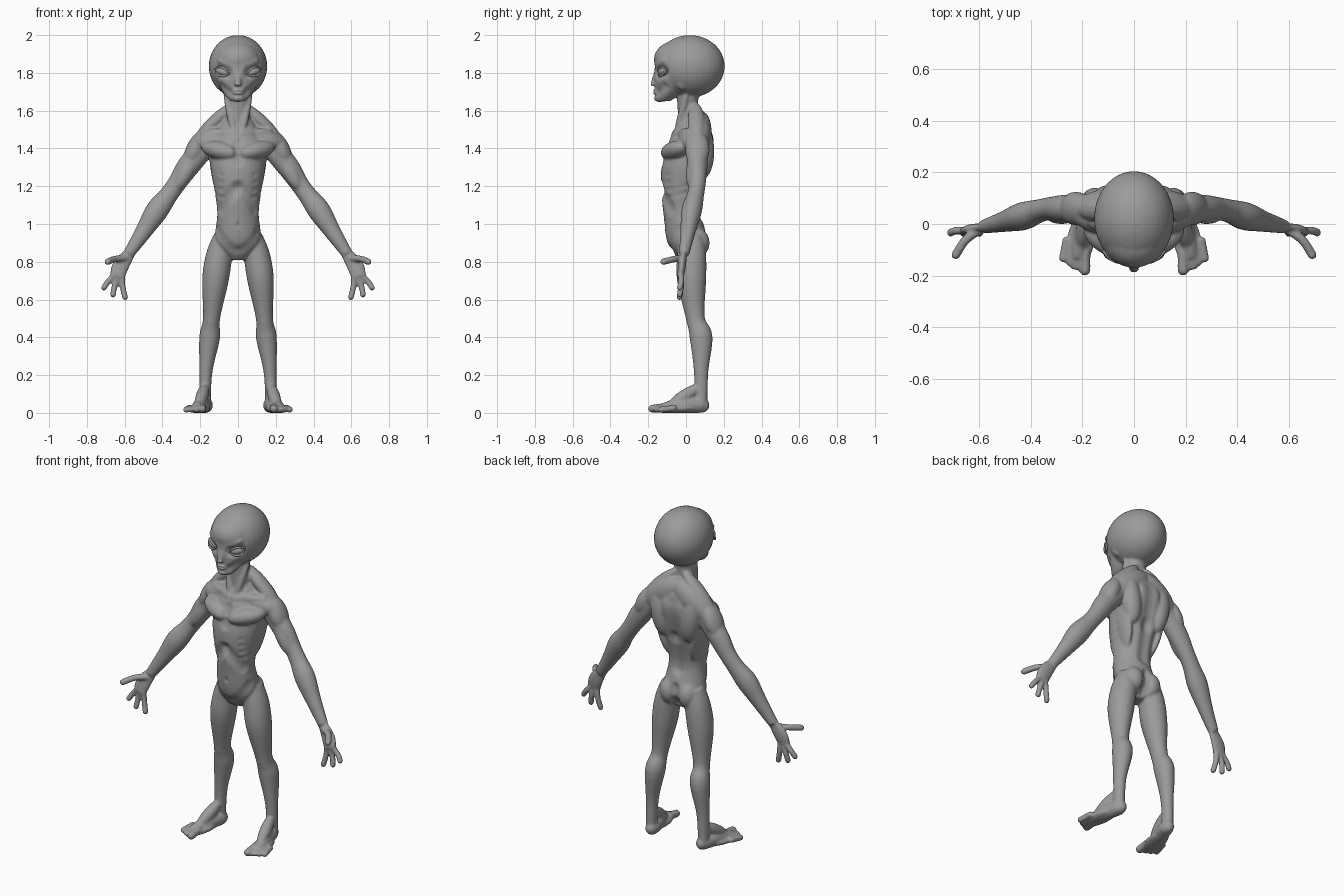
import bpy
import bmesh
from math import cos, sin, tau, radians
from mathutils import Vector, Matrix
from mathutils.kdtree import KDTree

cube = bpy.data.objects.get("Cube")
if cube:
    bpy.data.objects.remove(cube, do_unlink=True)

UP, BACK = Vector((0, 0, 1)), Vector((0, 1, 0))

skin = bpy.data.materials.new("grey skin")
skin.use_nodes = True
skin.diffuse_color = (.33, .33, .33, 1)
skin.node_tree.nodes["Principled BSDF"].inputs["Base Color"].default_value = skin.diffuse_color


def axes(tangent, ref):
    """Width, depth and length directions of a limb."""
    length = tangent.normalized()
    depth = (ref - length * length.dot(ref)).normalized()
    return depth.cross(length), depth, length


def spline(stations, steps=5):
    """Smoothly interpolated stations (Catmull-Rom)."""
    points = [stations[0], *stations, stations[-1]]
    rows = []
    for before, start, end, after in zip(points, points[1:], points[2:], points[3:]):
        for k in range(steps):
            u = k / steps
            rows.append([q + u / 2 * (r - p + u * (2 * p - 5 * q + 4 * r - s
                         + u * (3 * (q - r) + s - p)))
                         for p, q, r, s in zip(before, start, end, after)])
    return rows + [list(stations[-1])]


def tube(bm, stations, depth=1, ref=BACK, sides=28, matrix=Matrix(), facing=None):
    """Loft of ellipses; each station is x, y, z, half width."""
    rows = spline(stations)
    path = [Vector(row[:3]) for row in rows]
    rings = []
    for i, (centre, row) in enumerate(zip(path, rows)):
        ahead, behind = path[min(i + 1, len(path) - 1)], path[max(i - 1, 0)]
        across, through, along = axes(facing or ahead - behind, ref)
        ring = []
        for k in range(sides):
            angle = tau * k / sides
            offset = across * cos(angle) + through * sin(angle) * depth
            ring.append(bm.verts.new(matrix @ (centre + offset * row[-1])))
        rings.append(ring)
    for lower, upper in zip(rings, rings[1:]):
        for k in range(sides):
            n = (k + 1) % sides
            bm.faces.new((lower[k], lower[n], upper[n], upper[k]))
    bm.faces.new(rings[0])
    bm.faces.new(rings[-1])


def column(bm, stations):
    """Central loft of level rings; each station is y, z, half width."""
    tube(bm, [(0, *station) for station in stations], .9, facing=UP)


def ball(bm, centre, radii, matrix=Matrix()):
    place = matrix @ Matrix.Translation(centre) @ Matrix.Diagonal((*radii, 1))
    bmesh.ops.create_uvsphere(bm, u_segments=32, v_segments=20, radius=1, matrix=place)


def muscle(bm, start, end, width, depth, ref=BACK):
    """Ellipsoid stretched from start to end."""
    start, end = Vector(start), Vector(end)
    turn = Matrix(axes(end - start, ref)).transposed().to_4x4()
    ball(bm, (0, 0, 0), (width, depth, (end - start).length / 2),
         Matrix.Translation((start + end) / 2) @ turn)


def digit(bm, points, radius, ref=BACK):
    """Finger or toe with a rounded tip."""
    tube(bm, [(*point, radius) for point in points], ref=ref, sides=14)
    ball(bm, points[-1], (radius, radius, radius))


def make(name, side, centre=None):
    """Object from the left side, its mirror image and the middle parts."""
    mesh, bm = bpy.data.meshes.new(name), bmesh.new()
    side.to_mesh(mesh)
    bm.from_mesh(mesh)
    mesh.transform(Matrix.Diagonal((-1, 1, 1, 1)))
    bm.from_mesh(mesh)
    if centre:
        centre.to_mesh(mesh)
        bm.from_mesh(mesh)
    bmesh.ops.recalc_face_normals(bm, faces=bm.faces[:])
    bm.to_mesh(mesh)
    mesh.materials.clear()
    mesh.materials.append(skin)
    mesh.shade_smooth()
    obj = bpy.data.objects.new(name, mesh)
    bpy.context.scene.collection.objects.link(obj)
    return obj


middle, side = bmesh.new(), bmesh.new()

# Head: cranium, forehead, tapering face, nose, lips, chin
ball(middle, (0, .02, 1.835), (.155, .185, .165))
ball(middle, (0, -.05, 1.87), (.12, .12, .1))
column(middle, [(-.05, 1.89, .12), (-.05, 1.81, .13), (-.09, 1.7, .08), (-.12, 1.65, .04)])
muscle(middle, (0, -.14, 1.84), (0, -.18, 1.73), .02, .015)
ball(middle, (0, -.175, 1.74), (.02, .015, .01))
ball(middle, (0, -.16, 1.7), (.03, .02, .015))
ball(middle, (0, -.14, 1.665), (.035, .03, .02))

# Brow ridge and ear
muscle(side, (0, -.16, 1.83), (.11, -.11, 1.87), .02, .02)
muscle(side, (.12, -.03, 1.79), (.1, -.02, 1.71), .015, .025)

# Neck with its cords and the slope to the shoulders
column(middle, [(.01, 1.72, .07), (.01, 1.6, .06), (.03, 1.47, .08)])
muscle(side, (.07, .01, 1.71), (.01, -.06, 1.44), .02, .02)
muscle(side, (.02, .05, 1.64), (.23, .06, 1.44), .035, .045)
muscle(side, (-.03, .08, 1.58), (.22, .07, 1.39), .08, .06)
muscle(side, (-.02, .01, 1.48), (.25, .05, 1.42), .06, .07)

# Torso with chest, shoulder blades, flanks and buttocks
column(middle, [(.01, .81, .05), (.01, .9, .12), (-.02, 1.05, .11), (-.02, 1.15, .12),
                (0, 1.3, .145), (.03, 1.43, .14), (.04, 1.5, .11), (.03, 1.57, .06)])
muscle(side, (-.01, -.105, 1.365), (.19, -.01, 1.41), .05, .065)
muscle(side, (.12, .09, 1.53), (.08, .09, 1.24), .06, .06)
muscle(side, (.14, .05, 1.42), (.08, .02, 1.1), .03, .07)
ball(side, (.06, .055, .9), (.06, .07, .08))

# Arm, shoulder cap, upper arm muscle and palm
tube(side, [(.16, .06, 1.43, .06), (.26, .06, 1.31, .06), (.32, .06, 1.22, .05),
            (.37, .05, 1.15, .05), (.43, .03, 1.07, .06), (.5, .01, .96, .045),
            (.58, -.01, .84, .03)], .9)
muscle(side, (.18, .06, 1.49), (.27, .06, 1.3), .05, .065)
muscle(side, (.22, .04, 1.37), (.33, .03, 1.18), .04, .035)
tube(side, [(.57, -.01, .85, .03), (.62, -.02, .78, .045), (.64, -.03, .72, .04)], .45)

# Three fanned fingers and a thumb
palm = Vector((.62, -.025, .77))
for i in range(3):
    angle = radians(24 * i - 8)
    reach = Vector((sin(angle), -.06, -cos(angle)))
    bend = Vector((.005, .005, 0))
    digit(side, [palm + reach * .04, palm + reach * .1 + bend,
                 palm + reach * (.16 - .01 * i)], .016)
digit(side, [(.59, -.02, .82), (.65, -.06, .815), (.69, -.12, .8)], .018, UP)

# Leg and kneecap
tube(side, [(.07, .03, .93, .06), (.1, .03, .83, .07), (.12, .03, .7, .07),
            (.14, .05, .5, .045), (.15, .08, .4, .055), (.17, .08, .22, .035),
            (.175, .08, .04, .03)], 1.1)
ball(side, (.14, .02, .5), (.03, .02, .04))

# Foot and four toes
ball(side, (.17, .08, .04), (.035, .045, .04))
tube(side, [(.17, .08, .04, .04), (.19, 0, .04, .042), (.21, -.08, .03, .035),
            (.22, -.13, .025, .025)], ref=UP)
muscle(side, (.18, .06, .025), (.23, -.18, .02), .055, .025, UP)
muscle(side, (.17, .09, .15), (.21, -.1, .03), .033, .035, UP)
for i in range(4):
    radius = .017 if i else .022
    tip = Vector((.19 + .028 * i, -.178 + .015 * i, radius))
    digit(side, [tip + Vector((-.005 * i, .08, .01)), tip], radius, UP)

# Fuse everything into one smooth skin
body = make("body", side, middle)
remesh = body.modifiers.new("fuse", "REMESH")
remesh.mode, remesh.voxel_size = "VOXEL", .006
smooth = body.modifiers.new("soften", "SMOOTH")
smooth.factor, smooth.iterations = .5, 10
bpy.context.view_layer.update()
fused = body.evaluated_get(bpy.context.evaluated_depsgraph_get())
body.data = bpy.data.meshes.new_from_object(fused)
body.modifiers.clear()

verts = body.data.vertices
normals = [v.normal.copy() for v in verts]
tree = KDTree(len(verts))
for v in verts:
    tree.insert(v.co, v.index)
tree.balance()


def carve(start, end, radius, depth):
    """Sink the skin along a line on both sides; negative depth raises it."""
    for flip in ((1,) if start[0] == end[0] == 0 else (1, -1)):
        a, b = (Vector((flip * x, y, z)) for x, y, z in (start, end))
        line = b - a
        for co, i, distance in tree.find_range((a + b) / 2, line.length / 2 + radius):
            u = max(0, min(1, (co - a).dot(line) / line.length_squared))
            fall = max(0, 1 - ((co - a - line * u).length / radius) ** 2) ** 2
            verts[i].co -= normals[i] * depth * fall


# Face: eye sockets, cheeks, mouth
carve((.06, -.15, 1.8), (.1, -.12, 1.81), .045, .018)
carve((.075, -.11, 1.73), (.045, -.14, 1.7), .035, .01)
carve((0, -.18, 1.7), (.02, -.17, 1.7), .012, .006)
# Back: spine furrow and cleft
carve((0, .15, 1.47), (0, .12, 1.25), .06, .015)
carve((0, .12, 1.25), (0, .08, 1.05), .05, .012)
carve((0, .12, .95), (0, .09, .83), .04, .02)
# Front: breastbone, collar bones, rib arch, ribs, navel, groin
carve((0, -.1, 1.43), (0, -.13, 1.33), .04, .01)
carve((.02, -.06, 1.48), (.17, 0, 1.5), .03, -.008)
carve((.01, -.13, 1.19), (.1, -.09, 1.08), .05, .012)
for i in range(4):
    height = 1.29 - .04 * i
    carve((.13, .02, height), (.085, -.1, height - .03), .02, .003)
carve((0, -.12, 1), (0, -.11, .99), .018, .006)
carve((.11, -.05, .97), (.02, -.08, .86), .04, .006)

# Flat soles
for v in verts:
    v.co.z = max(v.co.z, 0)
body.data.shade_smooth()

# Slanted almond eyes with lids
eyes, lids = bmesh.new(), bmesh.new()
socket = (Matrix.Translation((.08, -.119, 1.807)) @ Matrix.Rotation(radians(28), 4, "Z")
          @ Matrix.Rotation(radians(-16), 4, "Y"))
ball(eyes, (0, 0, 0), (.043, .026, .024), socket)
for lid in (1, -1):
    tube(lids, [(-.045, -.005, 0, .004), (-.02, -.018, .019 * lid, .006),
                (.015, -.018, .022 * lid, .006), (.045, -.005, 0, .004)],
         ref=UP, sides=12, matrix=socket)
make("eyes", eyes)
make("eyelids", lids)
